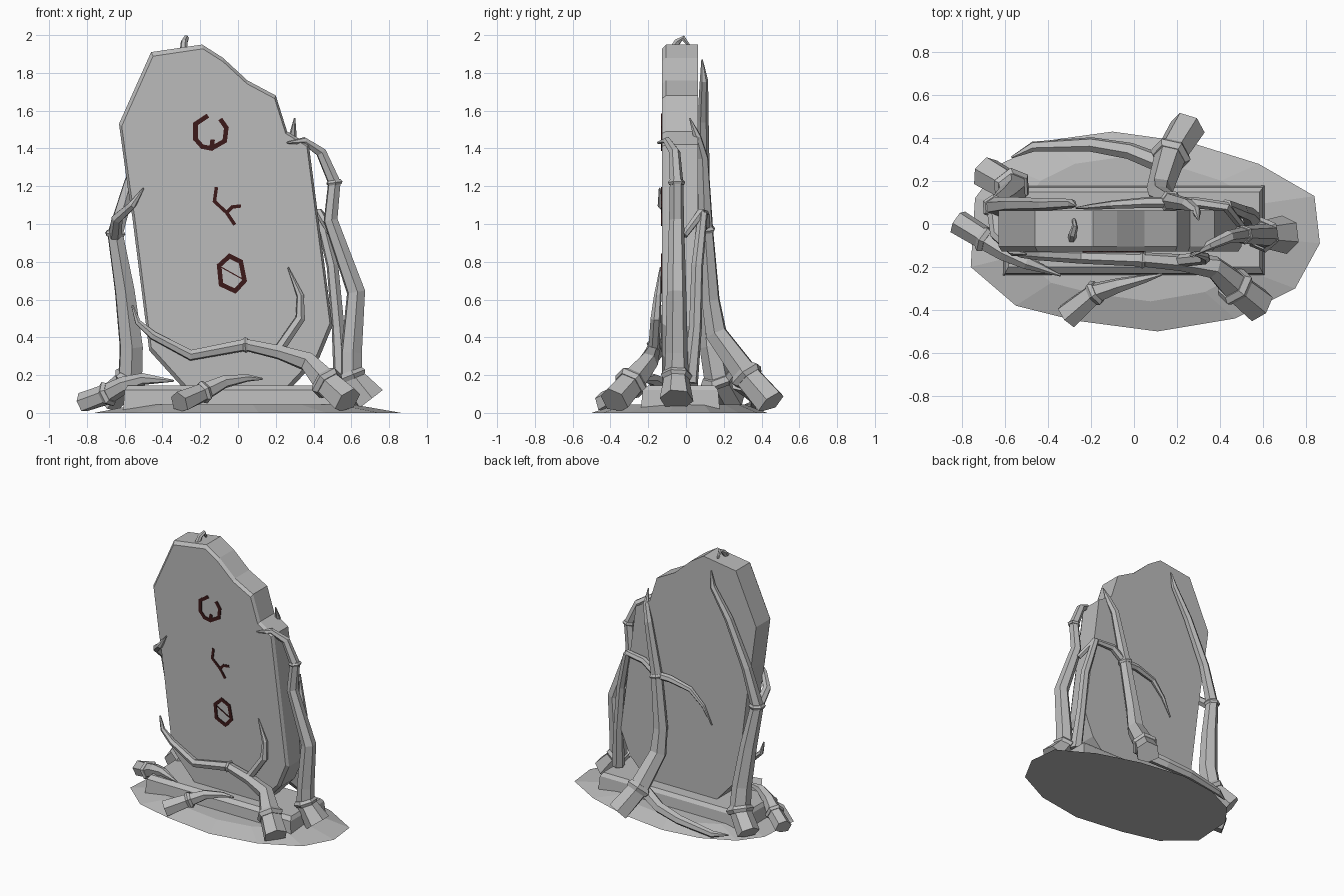
import bpy, bmesh, math
from mathutils import Vector

if "Cube" in bpy.data.objects:
    bpy.data.objects.remove(bpy.data.objects["Cube"])


def material(name, rgb):
    m = bpy.data.materials.new(name)
    m.use_nodes = True
    m.diffuse_color = (*rgb, 1)
    m.node_tree.nodes["Principled BSDF"].inputs["Base Color"].default_value = (*rgb, 1)
    return m


GREY = material("stone grey", (0.5, 0.5, 0.5))
DARK = material("dark red", (0.045, 0.01, 0.01))


def finish(name, bm, mat):
    bmesh.ops.recalc_face_normals(bm, faces=bm.faces)
    me = bpy.data.meshes.new(name)
    bm.to_mesh(me)
    bm.free()
    ob = bpy.data.objects.new(name, me)
    me.materials.append(mat)
    bpy.context.collection.objects.link(ob)
    return ob


def loft(bm, rings):
    """Skin a list of equal-length point rings and cap both ends."""
    vs = [[bm.verts.new(p) for p in r] for r in rings]
    n = len(vs[0])
    for a, b in zip(vs, vs[1:]):
        for i in range(n):
            bm.faces.new((a[i], a[(i + 1) % n], b[(i + 1) % n], b[i]))
    bm.faces.new(vs[0])
    bm.faces.new(vs[-1])


def root(name, pts, collars=(), sides=6):
    """Faceted tapering root; pts are (x, y, z, radius), collars are knot indices."""
    bm = bmesh.new()
    P = [Vector(p[:3]) for p in pts]
    rings, prev, normal = [], None, None
    for i, c in enumerate(P):
        t = (P[min(i + 1, len(P) - 1)] - P[max(i - 1, 0)]).normalized()
        if normal is None:
            normal = t.orthogonal().normalized()
        else:
            normal = prev.rotation_difference(t) @ normal
        prev = t
        side = t.cross(normal)

        def ring(centre, r):
            out = []
            for k in range(sides):
                a = math.tau * k / sides
                q = centre + (normal * math.cos(a) + side * math.sin(a)) * r
                q.z = max(q.z, 0.01)
                out.append(q)
            return out

        r = pts[i][3]
        rings.append(ring(c, r))
        if i in collars:
            loft(bm, [ring(c - t * r * 0.35, r * 1.1), ring(c, r * 1.3),
                      ring(c + t * r * 0.35, r * 1.05)])
    loft(bm, rings)
    return finish(name, bm, GREY)


# Low ground mound
edge = [(-0.1, 0.43), (0.26, 0.38), (0.58, 0.28), (0.84, 0.13), (0.865, -0.09),
        (0.75, -0.3), (0.47, -0.44), (0.11, -0.5), (-0.27, -0.45), (-0.55, -0.38),
        (-0.76, -0.2), (-0.74, 0.12), (-0.62, 0.28), (-0.39, 0.39)]
bm = bmesh.new()
loft(bm, [[(x, y, 0) for x, y in edge],
          [(x * 0.7, y * 0.72, 0.045) for x, y in edge]])
finish("ground_mound", bm, GREY)

# Plinth with sloping sides
bm = bmesh.new()
loft(bm, [[(-x, -f, z), (x, -f, z), (x, b, z), (-x, b, z)]
          for x, f, b, z in ((0.61, 0.24, 0.18, 0.0), (0.6, 0.23, 0.17, 0.12), (0.585, 0.2, 0.15, 0.145))])
finish("plinth", bm, GREY)

# Standing slab, front face slightly smaller than the back
outline = [(-0.46, 1.91), (-0.19, 1.95), (-0.08, 1.88), (0.05, 1.76), (0.2, 1.68),
           (0.26, 1.49), (0.375, 1.42), (0.5, 0.46), (0.43, 0.29), (0.27, 0.12),
           (-0.28, 0.12), (-0.47, 0.33), (-0.56, 1.04), (-0.585, 1.2), (-0.63, 1.53)]
bm = bmesh.new()
loft(bm, [[(-0.05 + (x + 0.05) * s, y, 1.05 + (z - 1.05) * s) for x, z in outline]
          for y, s in ((-0.127, 0.975), (-0.105, 1.0), (0.063, 1.0))])
finish("standing_slab", bm, GREY)


# Carved signs as thin plates on the front face
def sign(name, strokes, width=0.024):
    bm = bmesh.new()
    for line in strokes:
        for a, b in zip(line, line[1:]):
            a, b = Vector(a), Vector(b)
            d = (b - a).normalized() * width / 2
            n = Vector((-d.y, d.x))
            quad = [a - d * 0.6 + n, a - d * 0.6 - n, b + d * 0.6 - n, b + d * 0.6 + n]
            loft(bm, [[(q.x, y, q.y) for q in quad] for y in (-0.126, -0.132)])
    finish(name, bm, DARK)


sign("upper_sign", [[(-0.165, 1.57), (-0.225, 1.53), (-0.225, 1.45), (-0.19, 1.41), (-0.14, 1.4),
                     (-0.07, 1.44), (-0.062, 1.51), (-0.09, 1.55)], [(-0.14, 1.4), (-0.135, 1.44)]])
sign("middle_sign", [[(-0.115, 1.19), (-0.125, 1.12), (-0.06, 1.06), (-0.02, 1.0)],
                     [(-0.06, 1.06), (-0.03, 1.09), (0.01, 1.095)]], 0.018)
sign("lower_sign", [[(-0.045, 0.83), (0.015, 0.8), (0.035, 0.7), (-0.015, 0.645), (-0.09, 0.68),
                     (-0.1, 0.78), (-0.045, 0.83)]])
sign("lower_sign_bar", [[(-0.095, 0.775), (0.03, 0.705)]], 0.006)

# Root crossing the front, with a side shoot
root("front_root", [(0.58, -0.38, 0.06, 0.085), (0.47, -0.29, 0.16, 0.075), (0.37, -0.2, 0.27, 0.055),
                    (0.22, -0.18, 0.32, 0.04), (0.04, -0.165, 0.36, 0.034), (-0.25, -0.155, 0.305, 0.03),
                    (-0.45, -0.145, 0.41, 0.024), (-0.53, -0.14, 0.48, 0.017), (-0.56, -0.13, 0.57, 0.006)],
     (1, 4))
root("front_root_shoot", [(0.22, -0.17, 0.34, 0.03), (0.33, -0.16, 0.5, 0.028),
                          (0.33, -0.15, 0.62, 0.02), (0.265, -0.135, 0.77, 0.004)])

# Root up the left side
root("left_root", [(0.7, -0.05, 0.07, 0.09), (0.6, -0.05, 0.2, 0.065), (0.6, -0.05, 0.32, 0.06),
                   (0.625, -0.05, 0.64, 0.052), (0.49, -0.05, 1.02, 0.04), (0.51, -0.05, 1.22, 0.036),
                   (0.44, -0.06, 1.38, 0.03), (0.35, -0.1, 1.44, 0.022), (0.26, -0.15, 1.43, 0.005)],
     (1, 5))
root("left_rear_shoot", [(0.55, 0.02, 0.16, 0.045), (0.53, 0.05, 0.45, 0.035),
                         (0.5, 0.06, 0.78, 0.032), (0.43, 0.09, 1.06, 0.026)])

# Root up the back, with shoots to both sides and one along the ground
root("back_root", [(0.25, 0.45, 0.05, 0.085), (0.17, 0.32, 0.2, 0.075), (0.12, 0.16, 0.42, 0.062),
                   (0.12, 0.13, 0.6, 0.052), (0.17, 0.105, 0.97, 0.042), (0.25, 0.09, 1.35, 0.03),
                   (0.29, 0.06, 1.46, 0.022), (0.3, 0.02, 1.56, 0.004)], (1, 4))
root("back_left_shoot", [(0.17, 0.1, 0.97, 0.028), (0.28, 0.1, 1.05, 0.026),
                         (0.43, 0.08, 1.06, 0.024), (0.5, -0.01, 0.94, 0.02)])
root("back_right_shoot", [(0.17, 0.1, 0.97, 0.028), (0.06, 0.1, 0.97, 0.026),
                          (-0.1, 0.09, 0.93, 0.02), (-0.2, 0.08, 0.83, 0.014), (-0.27, 0.075, 0.7, 0.004)])
root("back_ground_shoot", [(0.13, 0.28, 0.16, 0.045), (-0.02, 0.34, 0.11, 0.04),
                           (-0.2, 0.37, 0.08, 0.035), (-0.47, 0.36, 0.04, 0.025), (-0.57, 0.31, 0.04, 0.005)])

# Root up the right side, climbing the back, with a spur reaching forward
root("right_root", [(-0.69, 0.24, 0.06, 0.08), (-0.57, 0.17, 0.18, 0.075), (-0.565, 0.14, 0.35, 0.068),
                    (-0.6, 0.11, 0.65, 0.058), (-0.65, 0.08, 0.95, 0.046), (-0.57, 0.09, 1.22, 0.036),
                    (-0.42, 0.09, 1.55, 0.03), (-0.29, 0.095, 1.76, 0.022), (-0.27, 0.085, 1.87, 0.004)],
     (1, 4))
root("right_spur", [(-0.65, 0.06, 0.94, 0.035), (-0.64, -0.05, 1.03, 0.03),
                    (-0.56, -0.13, 1.1, 0.022), (-0.5, -0.14, 1.19, 0.004)])

# Short roots lying on the ground
root("right_ground_root", [(-0.82, 0.01, 0.05, 0.06), (-0.69, -0.07, 0.1, 0.055), (-0.6, -0.13, 0.15, 0.045),
                           (-0.5, -0.18, 0.18, 0.032), (-0.34, -0.24, 0.17, 0.005)], (1,))
root("front_ground_root", [(-0.31, -0.43, 0.05, 0.065), (-0.18, -0.32, 0.11, 0.05), (-0.07, -0.285, 0.165, 0.035),
                           (0.05, -0.255, 0.185, 0.02), (0.13, -0.235, 0.18, 0.005)], (1,))

# Small hook on the crown
root("crown_hook", [(-0.29, -0.08, 1.91, 0.02), (-0.285, -0.045, 1.965, 0.018),
                    (-0.275, -0.015, 1.985, 0.015), (-0.28, 0.02, 1.94, 0.008)])
